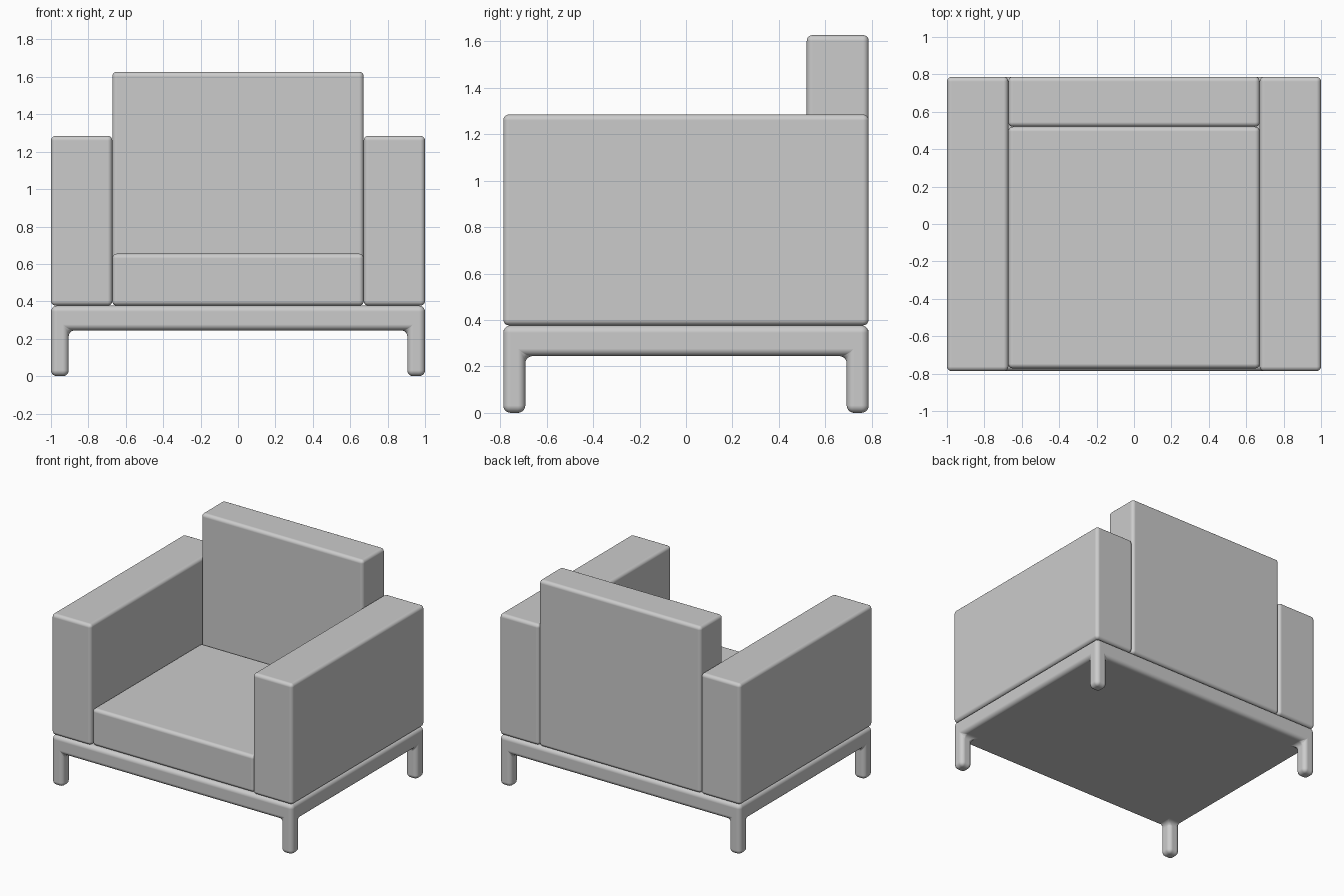
import bpy, bmesh
from mathutils import Vector

if "Cube" in bpy.data.objects:
    bpy.data.objects.remove(bpy.data.objects["Cube"])

W, D = 1.0, 0.787          # half width and half depth
FLOOR, RAIL, DECK = 0.0, 0.245, 0.377
LEG = 0.095


def finish(name, bm, radius):
    """Turn a bmesh into an object with rounded edges and smooth shading."""
    bmesh.ops.recalc_face_normals(bm, faces=bm.faces)
    mesh = bpy.data.meshes.new(name)
    bm.to_mesh(mesh)
    bm.free()
    obj = bpy.data.objects.new(name, mesh)
    bpy.context.collection.objects.link(obj)
    bev = obj.modifiers.new("rounded_edges", 'BEVEL')
    bev.width = radius
    bev.segments = 5
    bev.limit_method = 'ANGLE'
    bev.harden_normals = True
    for p in mesh.polygons:
        p.use_smooth = True
    return obj


def block(name, lo, hi, radius=0.025):
    """Rounded box between two corners."""
    lo, hi = Vector(lo), Vector(hi)
    bm = bmesh.new()
    bmesh.ops.create_cube(bm, size=1)
    bmesh.ops.scale(bm, vec=hi - lo, verts=bm.verts)
    bmesh.ops.translate(bm, vec=(lo + hi) / 2, verts=bm.verts)
    return finish(name, bm, radius)


# Base frame: 3 x 3 slab with the corner cells pulled down into legs
bm = bmesh.new()
xs = (-W, -W + LEG, W - LEG, W)
ys = (-D, -D + LEG, D - LEG, D)
grid = [[bm.verts.new((x, y, DECK)) for y in ys] for x in xs]
cells = [bm.faces.new((grid[i][j], grid[i + 1][j], grid[i + 1][j + 1], grid[i][j + 1]))
         for i in range(3) for j in range(3)]
ext = bmesh.ops.extrude_face_region(bm, geom=cells, use_keep_orig=True)["geom"]
lower = [f for f in ext if isinstance(f, bmesh.types.BMFace)]
for v in {v for f in lower for v in f.verts}:
    v.co.z = RAIL
corners = [f for f in lower
           if abs(f.calc_center_median().x) > 0.5 and abs(f.calc_center_median().y) > 0.5]
for f in bmesh.ops.extrude_discrete_faces(bm, faces=corners)["faces"]:
    for v in f.verts:
        v.co.z = FLOOR
bmesh.ops.remove_doubles(bm, verts=bm.verts, dist=0.0001)
bmesh.ops.recalc_face_normals(bm, faces=bm.faces)
bmesh.ops.dissolve_limit(bm, angle_limit=0.02, verts=bm.verts, edges=bm.edges)
finish("base_frame", bm, 0.032)

# Armrests
INNER = 0.672
for side, name in ((-1, "left_armrest"), (1, "right_armrest")):
    x0, x1 = sorted((side * INNER, side * W))
    block(name, (x0, -D, DECK), (x1, D, 1.285))

# Seat and backrest cushions
block("seat_cushion", (-INNER, -0.772, DECK), (INNER, 0.52, 0.655))
block("backrest", (-INNER, 0.52, DECK), (INNER, D, 1.627))
